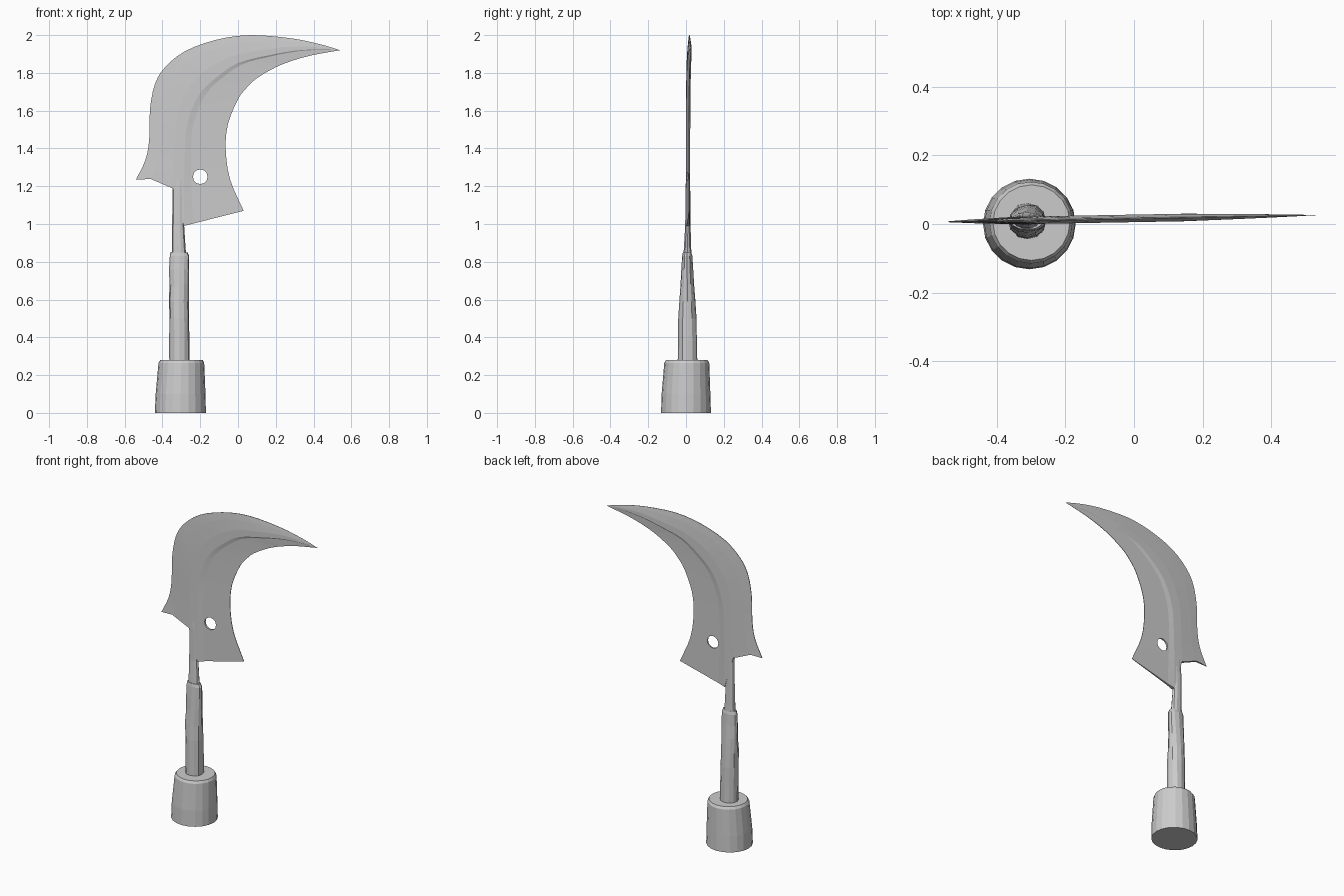
import bpy, bmesh, math, random
from mathutils import Vector

if "Cube" in bpy.data.objects:
    bpy.data.objects.remove(bpy.data.objects["Cube"])

random.seed(4)


def make_object(name, bm):
    bmesh.ops.remove_doubles(bm, verts=bm.verts, dist=1e-5)
    bmesh.ops.recalc_face_normals(bm, faces=bm.faces)
    mesh = bpy.data.meshes.new(name)
    bm.to_mesh(mesh)
    bm.free()
    obj = bpy.data.objects.new(name, mesh)
    bpy.context.collection.objects.link(obj)
    return obj


def bridge(bm, a, b):
    n = len(a)
    for i in range(n):
        bm.faces.new((a[i], a[(i + 1) % n], b[(i + 1) % n], b[i]))


def lathe(name, rings, sides, jitter=0.0):
    """Stack of elliptical rings: (centre x, centre y, z, radius x, radius y)."""
    bm = bmesh.new()
    loops = []
    for cx, cy, z, rx, ry in rings:
        loop = []
        for i in range(sides):
            a = math.tau * i / sides
            k = 1 + random.uniform(-jitter, jitter)
            loop.append(bm.verts.new((cx + rx * k * math.cos(a), cy + ry * k * math.sin(a), z)))
        loops.append(loop)
    for a, b in zip(loops, loops[1:]):
        bridge(bm, a, b)
    bm.faces.new(loops[0][::-1])
    bm.faces.new(loops[-1])
    return make_object(name, bm)


def smooth_path(points, steps=3):
    """Catmull-Rom curve through the points."""
    p = [Vector(q) for q in points]
    p = [2 * p[0] - p[1]] + p + [2 * p[-1] - p[-2]]
    out = []
    for i in range(1, len(p) - 2):
        a, b, c, d = p[i - 1:i + 3]
        for s in range(steps):
            t = s / steps
            out.append(0.5 * (2 * b + (c - a) * t + (2 * a - 5 * b + 4 * c - d) * t ** 2
                              + (3 * b - a - 3 * c + d) * t ** 3))
    return out + [p[-2]]


# Blade: outer edge, raised spine and inner edge as matching (x, z) paths
outer = [(-.54, 1.235), (-.49, 1.34), (-.47, 1.45), (-.466, 1.607), (-.44, 1.74), (-.386, 1.83),
         (-.28, 1.915), (-.12, 1.974), (.06, 2.0), (.275, 1.984), (.434, 1.952), (.54, 1.92)]
spine_l = [(-.345, 1.188), (-.342, 1.3), (-.338, 1.42), (-.328, 1.54), (-.295, 1.655), (-.24, 1.745),
           (-.155, 1.825), (-.026, 1.89), (.135, 1.922), (.30, 1.94), (.43, 1.935), (.54, 1.92)]
spine_r = [(-.286, .99), (-.285, 1.25), (-.28, 1.41), (-.27, 1.52), (-.237, 1.625), (-.19, 1.705),
           (-.115, 1.775), (-.005, 1.85), (.147, 1.89), (.305, 1.918), (.435, 1.924), (.54, 1.92)]
inner = [(.03, 1.07), (-.042, 1.236), (-.065, 1.395), (-.053, 1.53), (0, 1.66), (.045, 1.72),
         (.10, 1.772), (.20, 1.83), (.295, 1.867), (.39, 1.893), (.47, 1.908), (.54, 1.92)]
half_thickness = [.0015, .006, .011, .011, .006, .0015]

bm = bmesh.new()
loops = []
paths = list(zip(*[smooth_path(p) for p in (outer, spine_l, spine_r, inner)]))
for n, (o, sl, sr, i) in enumerate(paths):
    cheek_l, cheek_r = o.lerp(sl, .4), sr.lerp(i, .15)
    if n == 0:
        cheek_l.y += .022
    taper = min(1, (len(paths) - 1 - n) / 9)
    section = list(zip((o, cheek_l, sl, sr, cheek_r, i), half_thickness))
    lean = lambda x: .011 + .018 * (x + .3)
    front = [bm.verts.new((p.x, lean(p.x) - h * taper, p.y)) for p, h in section]
    back = [bm.verts.new((p.x, lean(p.x) + h * taper, p.y)) for p, h in section]
    loops.append(front + back[::-1])
for a, b in zip(loops, loops[1:]):
    bridge(bm, a, b)
first = loops[0]
for j in range(5):
    bm.faces.new((first[j], first[j + 1], first[10 - j], first[11 - j]))
blade = make_object("blade", bm)

# Round hole through the blade
bpy.ops.mesh.primitive_cylinder_add(vertices=12, radius=.039, depth=.3,
                                    location=(-.20, 0, 1.25), rotation=(math.pi / 2, 0, 0))
cutter = bpy.context.object
cutter.name = "hole_cutter"
cutter.hide_render = True
mod = blade.modifiers.new("hole", 'BOOLEAN')
mod.operation = 'DIFFERENCE'
mod.solver = 'EXACT'
mod.object = cutter
bpy.context.view_layer.objects.active = blade
bpy.ops.object.modifier_apply(modifier=mod.name)
bpy.data.objects.remove(cutter)

# Neck running from the grip into the spine
lathe("neck", [(-.312, .008, .80, .040, .024), (-.314, .008, .88, .036, .020),
               (-.317, .010, .99, .032, .015), (-.316, .010, 1.19, .030, .013),
               (-.312, .011, 1.32, .020, .008)], 10)

# Worn grip, flattening towards the neck
lathe("grip", [(-.310, .008, .26, .054, .053), (-.310, .008, .38, .054, .051),
               (-.311, .007, .50, .053, .047), (-.313, .007, .59, .053, .044),
               (-.312, .007, .68, .052, .037), (-.311, .006, .76, .053, .031),
               (-.310, .006, .83, .053, .027), (-.311, .006, .85, .046, .022)], 12, .04)

# Heavy tapered pommel
lathe("pommel", [(-.305, 0, 0, .135, .132), (-.304, 0, .10, .132, .129),
                 (-.300, .004, .265, .121, .119), (-.299, .004, .28, .112, .110)], 20)
